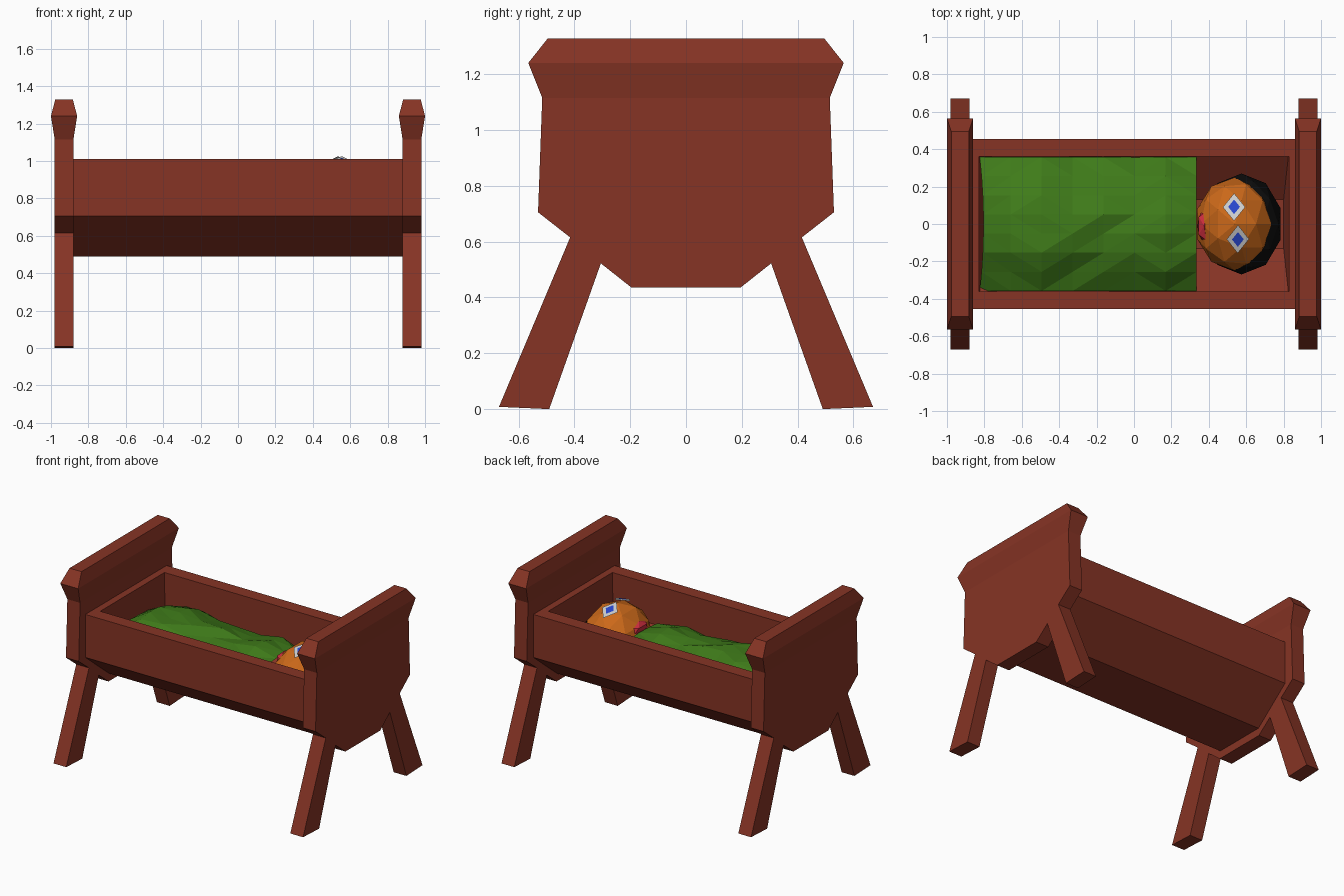
import bpy, bmesh, math, random
from mathutils import Vector

if "Cube" in bpy.data.objects:
    bpy.data.objects.remove(bpy.data.objects["Cube"])

random.seed(4)


def mat(name, rgb):
    m = bpy.data.materials.new(name)
    m.diffuse_color = (*rgb, 1)
    m.use_nodes = True
    m.node_tree.nodes["Principled BSDF"].inputs["Base Color"].default_value = m.diffuse_color
    return m


wood = mat("wood", (0.24, 0.034, 0.018))
green = mat("green_cloth", (0.05, 0.2, 0.01))
orange = mat("orange_skin", (0.6, 0.14, 0.01))
black = mat("black_hair", (0.004, 0.004, 0.004))
white = mat("eye_white", (0.75, 0.75, 0.78))
blue = mat("eye_blue", (0.02, 0.06, 0.6))
red = mat("red_mouth", (0.58, 0.025, 0.045))


def finish(bm, name, material, fix=True):
    if fix:
        bmesh.ops.recalc_face_normals(bm, faces=bm.faces)
    me = bpy.data.meshes.new(name)
    bm.to_mesh(me)
    bm.free()
    me.materials.append(material)
    ob = bpy.data.objects.new(name, me)
    bpy.context.collection.objects.link(ob)
    return ob


def loft(name, rings, material, cx=0.0):
    """Closed solid through rectangles given as (half x, half y, z)."""
    bm = bmesh.new()
    loops = [[bm.verts.new((cx + sx * hx, sy * hy, z))
              for sx, sy in ((-1, -1), (1, -1), (1, 1), (-1, 1))] for hx, hy, z in rings]
    for a, b in zip(loops, loops[1:]):
        for i in range(4):
            j = (i + 1) % 4
            bm.faces.new((a[i], a[j], b[j], b[i]))
    bm.faces.new(loops[0])
    bm.faces.new(loops[-1])
    return finish(bm, name, material)


# trough with slanted underside and hollow inside
loft("trough", [(0.88, 0.19, 0.49), (0.88, 0.455, 0.705), (0.88, 0.455, 1.01),
                (0.83, 0.36, 1.01), (0.825, 0.36, 0.73), (0.80, 0.13, 0.56)], wood)

# end boards with splayed legs, and flared top rails
half = [(0.515, 1.115), (0.53, 0.705), (0.415, 0.615), (0.67, 0.008),
        (0.49, 0.0), (0.305, 0.522), (0.195, 0.435)]
outline = half + [(-y, z) for y, z in reversed(half)]
for side, label in ((-1, "foot"), (1, "head")):
    bm = bmesh.new()
    face = bm.faces.new([bm.verts.new((side * 0.93 - 0.05, y, z)) for y, z in outline])
    ext = bmesh.ops.extrude_face_region(bm, geom=[face])
    bmesh.ops.translate(bm, vec=(0.1, 0, 0),
                        verts=[v for v in ext["geom"] if isinstance(v, bmesh.types.BMVert)])
    finish(bm, label + "_board_with_legs", wood)
    loft(label + "_top_rail", [(0.05, 0.515, 1.115), (0.07, 0.565, 1.24),
                               (0.047, 0.495, 1.328)], wood, side * 0.93)

# rumpled blanket: coarse grid, domed across and sloping to the ends
bm = bmesh.new()
nx, ny = 7, 7
grid = []
for i in range(nx + 1):
    row = []
    for j in range(ny + 1):
        u, v = i / nx, j / ny * 2 - 1
        z = 0.77 + 0.15 * (1 - v * v) + 0.03 * math.cos(u * 7 - 1.5)
        if i in (0, nx):
            z -= 0.06
        z += random.uniform(-0.022, 0.022)
        pinch = 0.02 * (1 - v * v) if i == 0 else 0
        row.append(bm.verts.new((-0.825 + 1.16 * u + pinch, 0.358 * v, z)))
    grid.append(row)
for i in range(nx):
    for j in range(ny):
        bm.faces.new((grid[i][j], grid[i + 1][j], grid[i + 1][j + 1], grid[i][j + 1]))
bmesh.ops.triangulate(bm, faces=bm.faces)
finish(bm, "blanket", green, fix=False)


def ball(name, centre, size, material, sub=2):
    bm = bmesh.new()
    bmesh.ops.create_icosphere(bm, subdivisions=sub, radius=1)
    for v in bm.verts:
        v.co = Vector(centre) + Vector(a * b for a, b in zip(v.co, size))
    return finish(bm, name, material)


# sleeping doll: face, hair behind it, mouth
head = Vector((0.54, 0.0, 0.77))
ball("face", head, (0.215, 0.25, 0.24), orange)
ball("hair", (0.575, 0.0, 0.73), (0.22, 0.27, 0.22), black)
ball("mouth", (0.375, -0.01, 0.87), (0.04, 0.09, 0.05), red, 1)


# eyes: diamonds resting on the face
def diamond(name, at, direction, size, material):
    bm = bmesh.new()
    rot = Vector((0, 0, 1)).rotation_difference(direction)
    pts = [(size * 0.75, 0, 0), (0, size, 0), (-size * 0.75, 0, 0), (0, -size, 0)]
    bm.faces.new([bm.verts.new(at + rot @ Vector(p)) for p in pts])
    return finish(bm, name, material, fix=False)


for label, x, y in (("left", 0.535, 0.09), ("right", 0.555, -0.08)):
    d = Vector((x - head.x, y, 0.225)).normalized()
    diamond(label + "_eye", head + d * 0.243, d, 0.08, white)
    diamond(label + "_pupil", head + d * 0.247, d, 0.042, blue)
